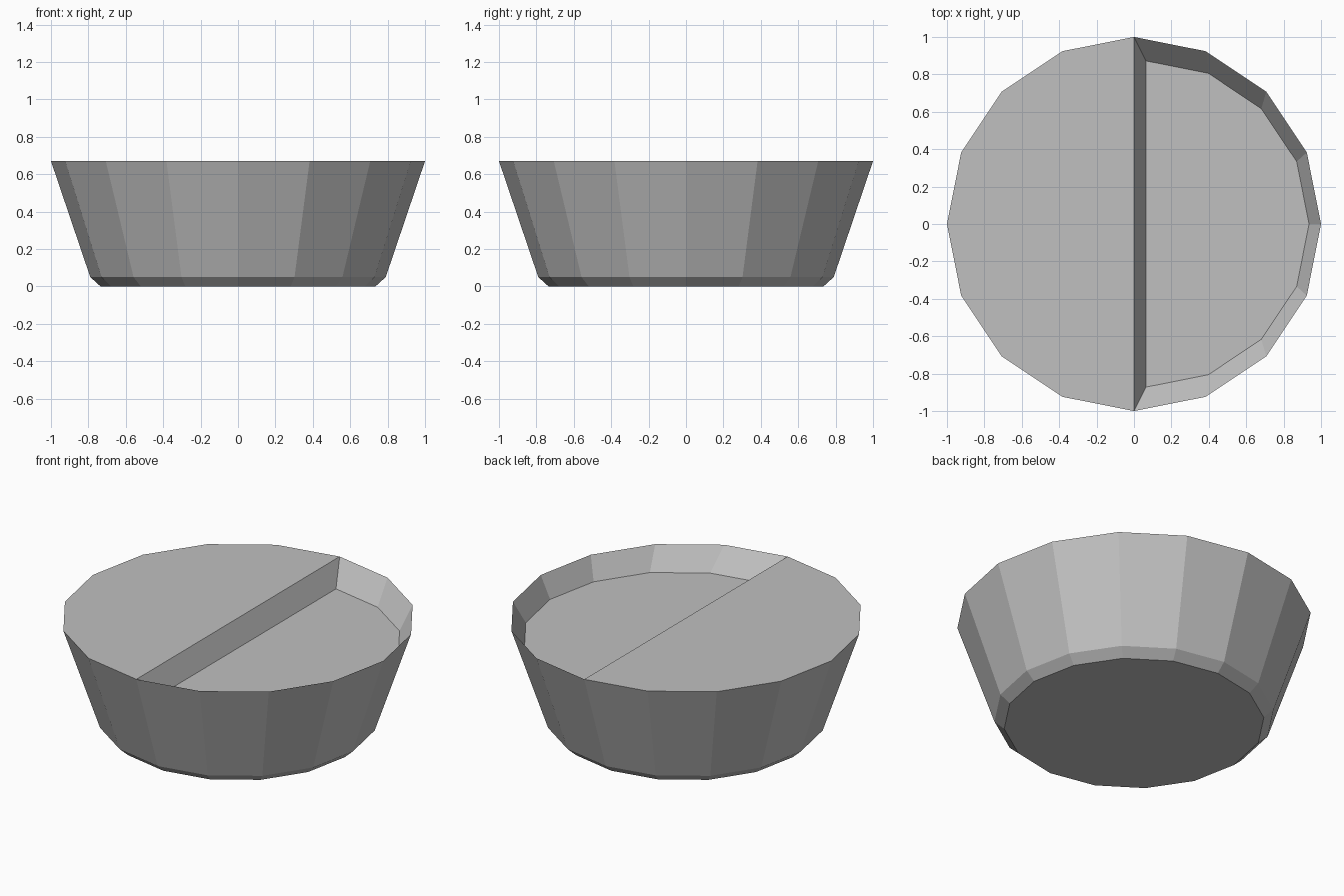
import bpy, bmesh
from math import cos, sin, pi

SIDES = 16
RIM_Z, FLOOR_Z = 0.67, 0.535

cube = bpy.data.objects.get("Cube")
if cube:
    bpy.data.objects.remove(cube, do_unlink=True)

grey = bpy.data.materials.new("plain grey")
grey.use_nodes = True
colour = (0.53, 0.53, 0.53, 1)
grey.diffuse_color = colour
grey.node_tree.nodes["Principled BSDF"].inputs["Base Color"].default_value = colour

bm = bmesh.new()


def ring(radius, z):
    return [bm.verts.new((radius * cos(2 * pi * i / SIDES),
                          radius * sin(2 * pi * i / SIDES), z))
            for i in range(SIDES)]


def bridge(a, b):
    n = len(a)
    for i in range(n):
        j = (i + 1) % n
        bm.faces.new((a[i], a[j], b[j], b[i]))


# Tapered outer body with a chamfered foot
base, foot, rim = ring(0.735, 0), ring(0.79, 0.05), ring(1, RIM_Z)
bm.faces.new(base[::-1])
bridge(base, foot)
bridge(foot, rim)

# Flat cover over the -x half
q = SIDES // 4
bm.faces.new(rim[q:3 * q + 1])

# Sunken half on the +x side, its outline shrunk towards its own middle
half = rim[3 * q:] + rim[:q + 1]
floor = [bm.verts.new((0.872 * v.co.x + 0.064, 0.872 * v.co.y, FLOOR_Z))
         for v in half]
bridge(half, floor)
bm.faces.new(floor)

bmesh.ops.recalc_face_normals(bm, faces=bm.faces)
mesh = bpy.data.meshes.new("half_covered_bowl")
bm.to_mesh(mesh)
bm.free()
mesh.materials.append(grey)
bowl = bpy.data.objects.new("half_covered_bowl", mesh)
bpy.context.collection.objects.link(bowl)
